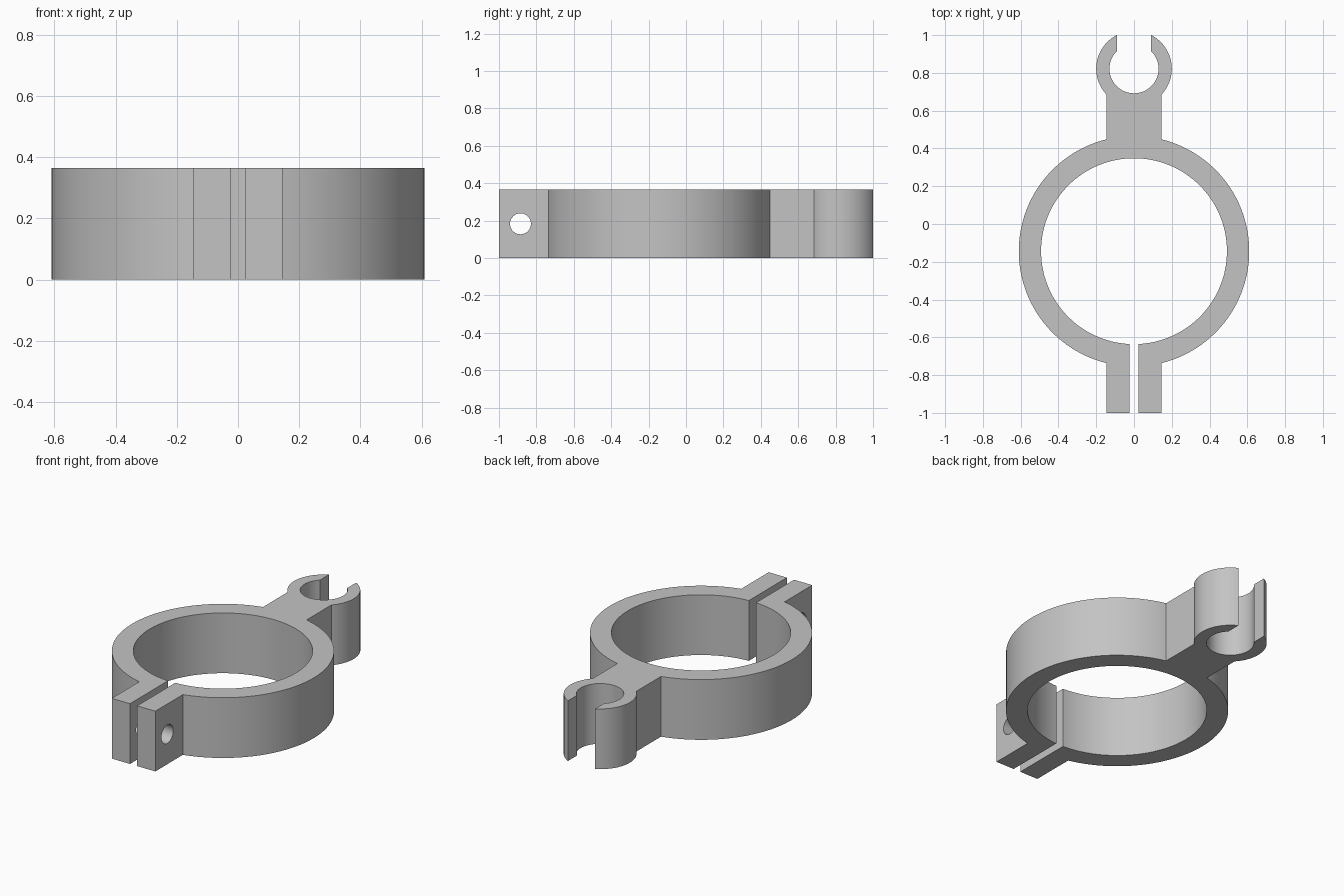
import bpy, bmesh
from math import asin, acos, cos, sin, pi

cube = bpy.data.objects.get("Cube")
if cube:
    bpy.data.objects.remove(cube, do_unlink=True)

HEIGHT = 0.365
RING_Y, RING_OUT, RING_IN = -0.144, 0.61, 0.492
CLIP_Y, CLIP_OUT, CLIP_IN = 0.822, 0.2, 0.13
NECK, GAP, SLOT = 0.146, 0.024, 0.091   # half widths
BOLT_Y, BOLT_R = -0.885, 0.056


def arc(cy, r, start, end, steps):
    """Points on a circle centred on the y axis."""
    return [(r * cos(a), cy + r * sin(a))
            for a in (start + (end - start) * i / steps for i in range(steps + 1))]


# Half of the clamp outline: ear, ring, neck, open clip, then back inside
a_ring = acos(NECK / RING_OUT)
outline = [(GAP, -1), (NECK, -1)]
outline += arc(RING_Y, RING_OUT, -a_ring, a_ring, 56)
outline += arc(CLIP_Y, CLIP_OUT, -acos(NECK / CLIP_OUT), acos(SLOT / CLIP_OUT), 32)
outline += arc(CLIP_Y, CLIP_IN, acos(SLOT / CLIP_IN), -pi / 2, 32)
outline += arc(RING_Y, RING_IN, pi / 2, -acos(GAP / RING_IN), 64)

bm = bmesh.new()
base = bm.faces.new([bm.verts.new((x, y, 0)) for x, y in outline])
top = bmesh.ops.extrude_face_region(bm, geom=[base])["geom"]
bmesh.ops.translate(bm, vec=(0, 0, HEIGHT),
                    verts=[v for v in top if isinstance(v, bmesh.types.BMVert)])
bmesh.ops.recalc_face_normals(bm, faces=bm.faces)
# Open the wall on the mirror plane so both halves join
seam = [f for f in bm.faces if all(abs(v.co.x) < 1e-5 for v in f.verts)]
bmesh.ops.delete(bm, geom=seam, context="FACES_ONLY")
mesh = bpy.data.meshes.new("pipe_clamp")
bm.to_mesh(mesh)
bm.free()
clamp = bpy.data.objects.new("pipe_clamp", mesh)
bpy.context.collection.objects.link(clamp)

# Plain grey plastic
grey = bpy.data.materials.new("grey_plastic")
grey.use_nodes = True
colour = (0.55, 0.55, 0.55, 1)
grey.diffuse_color = colour
grey.node_tree.nodes["Principled BSDF"].inputs["Base Color"].default_value = colour
mesh.materials.append(grey)

# Bolt hole through both ears
bpy.ops.mesh.primitive_cylinder_add(vertices=48, radius=BOLT_R, depth=1,
                                    location=(0, BOLT_Y, HEIGHT / 2),
                                    rotation=(0, pi / 2, 0))
cutter = bpy.context.object
cutter.name = "bolt_hole_cutter"
cutter.data.materials.append(grey)
cutter.hide_render = True

mirror = clamp.modifiers.new("mirror", "MIRROR")
mirror.use_clip = True
hole = clamp.modifiers.new("bolt_hole", "BOOLEAN")
hole.operation = "DIFFERENCE"
hole.solver = "EXACT"
hole.object = cutter

bpy.ops.object.select_all(action="DESELECT")
clamp.select_set(True)
bpy.context.view_layer.objects.active = clamp
for name in ("mirror", "bolt_hole"):
    bpy.ops.object.modifier_apply(modifier=name)
bpy.data.objects.remove(cutter, do_unlink=True)
bpy.ops.object.shade_smooth_by_angle(angle=pi / 6)
